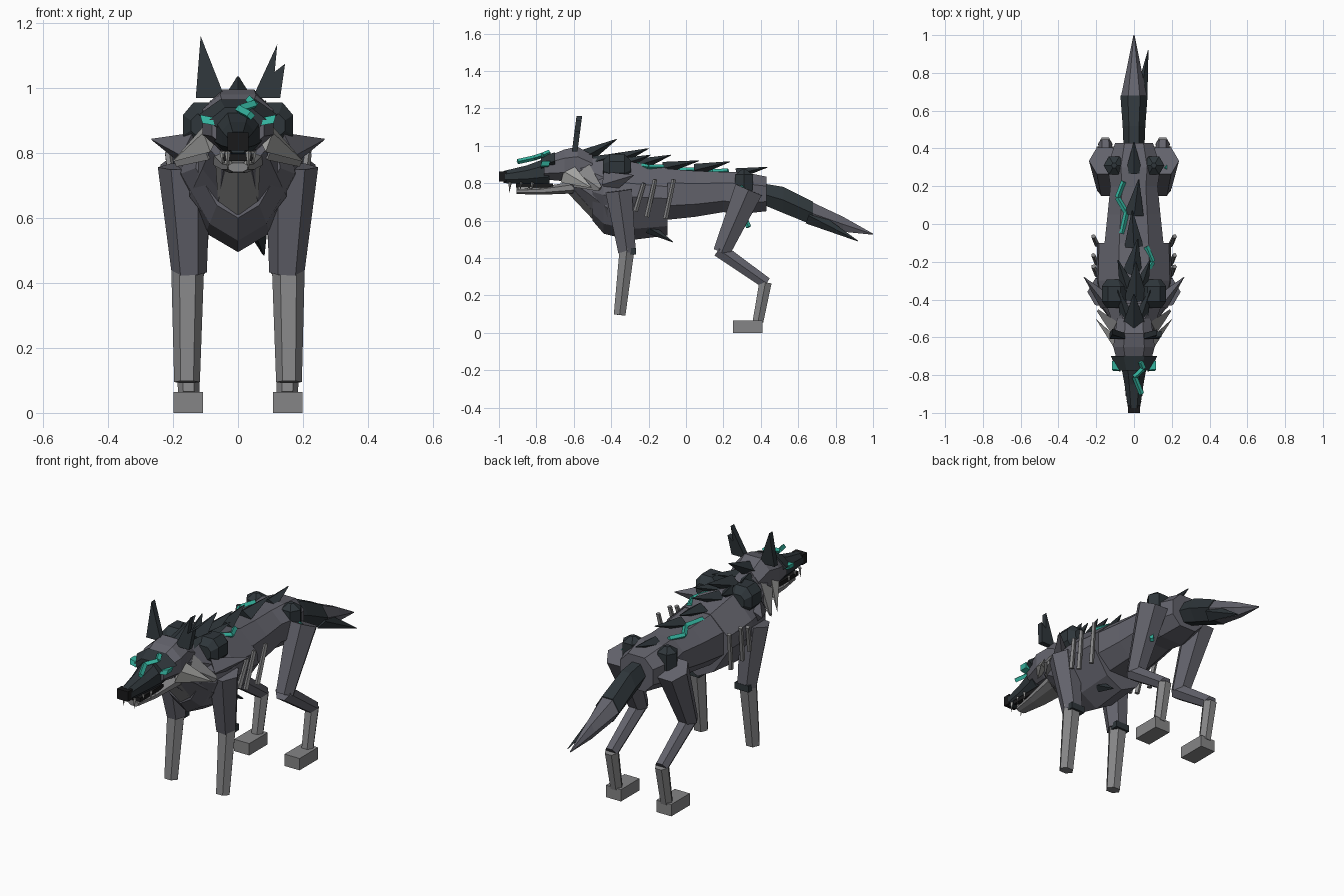
import bpy, bmesh, math
from mathutils import Vector

if "Cube" in bpy.data.objects:
    bpy.data.objects.remove(bpy.data.objects["Cube"])


def material(name, rgb):
    m = bpy.data.materials.new(name)
    m.diffuse_color = (*rgb, 1)
    m.use_nodes = True
    m.node_tree.nodes["Principled BSDF"].inputs["Base Color"].default_value = m.diffuse_color
    return m


FUR = material("slate fur", (0.125, 0.125, 0.15))
DARK = material("dark fur", (0.028, 0.037, 0.043))
ASH = material("ash grey", (0.235, 0.235, 0.24))
BONE = material("pale bone", (0.36, 0.36, 0.35))
TEAL = material("glowing teal", (0.035, 0.46, 0.35))
BLACK = material("black", (0.01, 0.01, 0.011))


def finish(name, bm, mat):
    bmesh.ops.recalc_face_normals(bm, faces=bm.faces)
    me = bpy.data.meshes.new(name)
    bm.to_mesh(me)
    bm.free()
    me.materials.append(mat)
    ob = bpy.data.objects.new(name, me)
    bpy.context.collection.objects.link(ob)
    return ob


def skin(name, rings, mat):
    """Bridge equal-length point rings and cap both ends."""
    bm = bmesh.new()
    vs = [[bm.verts.new(p) for p in r] for r in rings]
    n = len(vs[0])
    for a, b in zip(vs, vs[1:]):
        for i in range(n):
            j = (i + 1) % n
            bm.faces.new((a[i], a[j], b[j], b[i]))
    bm.faces.new(vs[0])
    bm.faces.new(vs[-1])
    return finish(name, bm, mat)


def taper(name, p0, p1, r0, r1, mat, n=6, wide=1.0):
    """Tapered prism between two points; wide stretches it sideways."""
    p0, p1 = Vector(p0), Vector(p1)
    d = (p1 - p0).normalized()
    ref = Vector((0, 0, 1)) if abs(d.x) > 0.8 else Vector((1, 0, 0))
    side = (ref - d * ref.dot(d)).normalized()
    up = d.cross(side)
    rings = []
    for p, r in ((p0, r0), (p1, max(r1, 0.001))):
        rings.append([p + side * (r * wide * math.cos(2 * math.pi * i / n))
                      + up * (r * math.sin(2 * math.pi * i / n)) for i in range(n)])
    return skin(name, rings, mat)


OCT = [(.5, 1), (1, .45), (1, -.45), (.5, -1)]
KEEL = [(.4, 1), (.95, .45), (1, .1), (.5, -.72), (0, -1)]
HEX = [(.45, 1), (1, 0), (.45, -1)]


def loft(name, half, sections, mat):
    """Sections are (y, z low, z high, half width) with a mirrored outline."""
    prof = half + [(-x, z) for x, z in reversed(half) if x > 0]
    rings = [[(x * w, y, (a + b) / 2 + z * (b - a) / 2) for x, z in prof]
             for y, a, b, w in sections]
    return skin(name, rings, mat)


def plate(name, pts, y0, y1, lean, mat):
    """Flat outline in x and z, given depth, leaning back with height."""
    base = min(z for x, z in pts)
    return skin(name, [[(x, y + (z - base) * lean, z) for x, z in pts]
                       for y in (y0, y1)], mat)


def box(name, c, size, mat):
    x, y, z = (s / 2 for s in size)
    sq = [(-x, -z), (x, -z), (x, z), (-x, z)]
    return skin(name, [[(c[0] + a, c[1] + t, c[2] + b) for a, b in sq]
                       for t in (-y, y)], mat)


def crack(name, pts, r=0.014):
    for i, (a, b) in enumerate(zip(pts, pts[1:])):
        taper(f"{name}_{i}", a, b, r, r, TEAL, 4)


# Trunk
loft("hind_body", OCT, [(-.14, .6, .88, .16), (.05, .62, .865, .14), (.2, .645, .86, .125),
                        (.3, .635, .86, .14), (.43, .65, .835, .1)], FUR)
loft("chest", KEEL, [(-.5, .6, .88, .13), (-.44, .53, .905, .175), (-.3, .495, .915, .2),
                     (-.1, .52, .88, .195)], FUR)
loft("neck", OCT, [(-.62, .76, .94, .085), (-.53, .68, .94, .11), (-.42, .57, .92, .15)], FUR)
taper("throat_ruff", (0, -.61, .775), (0, -.48, .63), .035, .03, ASH, 4, 2.0)

# Head
loft("skull", OCT, [(-.76, .82, .935, .08), (-.65, .81, .98, .11), (-.58, .8, .995, .1),
                    (-.5, .79, .95, .09)], FUR)
loft("face_mask", HEX, [(-.775, .86, .94, .09), (-.7, .87, .965, .122)], DARK)
loft("muzzle", OCT, [(-.975, .8, .865, .032), (-.85, .795, .895, .05),
                     (-.73, .795, .94, .072)], DARK)
box("nose", (0, -.98, .836), (.066, .04, .055), BLACK)
box("mouth", (0, -.81, .787), (.09, .2, .022), BLACK)
loft("lower_jaw", OCT, [(-.905, .742, .77, .03), (-.78, .738, .778, .05),
                        (-.6, .745, .81, .075)], ASH)

# Ears: one whole, one torn
plate("left_ear", [(-.13, .97), (-.04, .97), (-.115, 1.16)], -.61, -.58, .13, DARK)
plate("right_ear", [(.045, .97), (.13, .97), (.145, 1.075), (.113, 1.05), (.121, 1.135)],
      -.61, -.58, .13, DARK)

for s, tag in ((-1, "left"), (1, "right")):
    # Eyes, cheeks and teeth
    plate(tag + "_eye", [(s * .072, .885), (s * .11, .892), (s * .117, .918), (s * .078, .91)],
          -.78, -.735, .3, TEAL)
    taper(tag + "_cheek_spike", (s * .085, -.64, .855), (s * .2, -.505, .775), .06, .002, BONE, 4, .45)
    taper(tag + "_ruff_shard", (s * .09, -.56, .84), (s * .19, -.46, .77), .075, .015, ASH, 4, .5)
    for i, (y, x, h) in enumerate(((-.94, .032, .05), (-.88, .042, .03), (-.82, .048, .035))):
        taper(f"{tag}_fang_{i}", (s * x, y, .805), (s * x, y - .005, .8 - h), .009, .001, BONE, 4)
        taper(f"{tag}_lower_tooth_{i}", (s * x * .8, y + .04, .765), (s * x * .8, y + .04, .795),
              .008, .001, BONE, 4)

    # Shoulders
    loft(tag + "_shoulder_knob", OCT, [(-.445, .85, .92, .04), (-.41, .815, .955, .065),
                                       (-.33, .815, .955, .065), (-.295, .85, .92, .04)],
         DARK).location.x = s * .105
    taper(tag + "_shoulder_spike", (s * .14, -.42, .8), (s * .266, -.28, .842), .065, .002, FUR, 4, .7)

    # Ribs
    for i, (y, z0, z1) in enumerate(((-.27, .65, .8), (-.21, .62, .82), (-.11, .61, .82))):
        taper(f"{tag}_rib_{i}", (s * .195, y, z0), (s * .215, y + .045, z1), .014, .012, ASH, 5)

    # Front leg
    taper(tag + "_front_upper_leg", (s * .165, -.36, .76), (s * .15, -.315, .43), .082, .054, FUR)
    taper(tag + "_front_lower_leg", (s * .155, -.315, .45), (s * .157, -.355, .095), .046, .036, ASH,
          6, 1.1)
    box(tag + "_elbow_cap", (s * .15, -.29, .435), (.085, .045, .035), DARK)

    # Hind leg
    taper(tag + "_thigh", (s * .155, .335, .765), (s * .15, .19, .43), .088, .052, FUR, 6, .95)
    taper(tag + "_shin", (s * .15, .175, .445), (s * .152, .43, .265), .045, .036, FUR)
    taper(tag + "_hock", (s * .152, .425, .27), (s * .152, .385, .06), .038, .033, ASH)
    box(tag + "_hind_paw", (s * .1525, .33, .0325), (.091, .16, .065), ASH)
    taper(tag + "_hip_knob", (s * .105, .31, .76), (s * .105, .31, .845), .056, .056, DARK)
    taper(tag + "_hip_knob_top", (s * .105, .31, .845), (s * .105, .31, .872), .055, .015, DARK)

    # Side shards of the mane
    for i, (y, z) in enumerate(((-.5, .91), (-.34, .9))):
        taper(f"{tag}_mane_shard_{i}", (s * .035, y, z), (s * .085, y + .15, z + .05), .035, .002,
              DARK, 4, 1.2)

# Row of spines down the back: (x, base y, base z, tip x, tip y, tip z, radius)
SPINES = [(0, -.54, .94, 0, -.37, 1.035, .042), (.01, -.4, .915, .01, -.2, .985, .042),
          (-.01, -.26, .895, .02, -.08, .95, .036), (0, -.12, .88, -.01, .07, .92, .034),
          (0, .05, .87, .025, .235, .915, .034), (0, .27, .85, 0, .435, .885, .03)]
for i, (x, y, z, tx, ty, tz, r) in enumerate(SPINES):
    taper(f"back_spine_{i}", (x, y, z), (tx, ty, tz), r, .002, DARK, 4, 1.5)

# Tail
loft("tail_base", HEX, [(.4, .69, .8, .055), (.52, .64, .78, .06), (.68, .575, .7, .072)], DARK)
loft("tail_tip", HEX, [(.67, .58, .7, .07), (.84, .54, .62, .035), (1.0, .524, .53, .003)], FUR)
taper("tail_barb", (.035, .66, .625), (.075, .92, .49), .045, .002, DARK, 4, .8)
taper("belly_barb", (.06, -.2, .56), (.08, -.07, .485), .03, .002, DARK, 4)

# Glowing cracks
crack("head_crack", [(.04, -.9, .915), (.003, -.81, .935), (.05, -.765, .95), (.035, -.73, .965)])
crack("left_back_crack", [(-.055, .225, .865), (-.088, .14, .86), (-.04, .06, .87), (-.065, -.05, .87)])
crack("right_back_crack", [(.065, -.12, .885), (.1, -.2, .885), (.055, -.27, .9)])
crack("thigh_crack", [(.165, .285, .775), (.205, .345, .715)], .02)
crack("thigh_back_crack", [(.15, .32, .6), (.16, .335, .565)])
